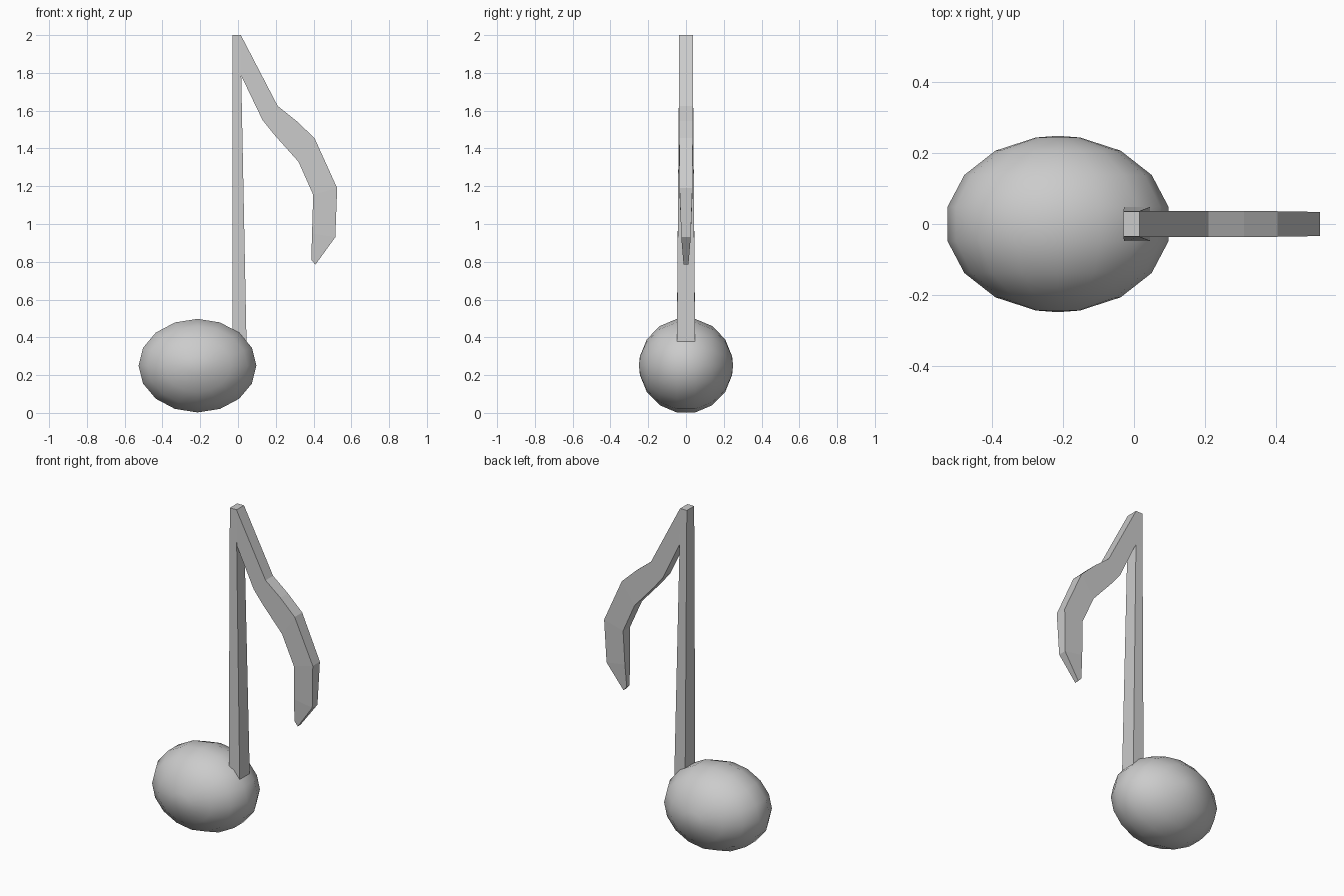
import bpy, bmesh
from math import sin, cos, pi

if "Cube" in bpy.data.objects:
    bpy.data.objects.remove(bpy.data.objects["Cube"])


def make_object(name, bm, smooth=False):
    bmesh.ops.recalc_face_normals(bm, faces=bm.faces[:])
    for f in bm.faces:
        f.smooth = smooth
    mesh = bpy.data.meshes.new(name)
    bm.to_mesh(mesh)
    bm.free()
    obj = bpy.data.objects.new(name, mesh)
    bpy.context.collection.objects.link(obj)
    return obj


def loft_bar(name, sections, cap_start=True):
    """Four-sided bar; each section is (x1, z1, x2, z2, half depth in y)."""
    bm = bmesh.new()
    rings = []
    for x1, z1, x2, z2, d in sections:
        corners = [(x1, -d, z1), (x2, -d, z2), (x2, d, z2), (x1, d, z1)]
        rings.append([bm.verts.new(c) for c in corners])
    for a, b in zip(rings, rings[1:]):
        for i in range(4):
            j = (i + 1) % 4
            bm.faces.new((a[i], a[j], b[j], b[i]))
    if cap_start:
        bm.faces.new(rings[0])
    bm.faces.new(rings[-1])
    return make_object(name, bm)


# Note head: 16-sided ellipsoid with poles on y and a narrow middle band
def note_head(centre, radii, sides=16):
    bm = bmesh.new()
    cx, cy, cz = centre
    rx, ry, rz = radii
    rings = []
    for k in range(8):
        t = pi * (k + 0.5) / 8
        rings.append([bm.verts.new((cx + rx * sin(t) * sin(2 * pi * i / sides),
                                    cy + ry * cos(t),
                                    cz + rz * sin(t) * cos(2 * pi * i / sides)))
                      for i in range(sides)])
    back = bm.verts.new((cx, cy + ry, cz))
    front = bm.verts.new((cx, cy - ry, cz))
    for i in range(sides):
        j = (i + 1) % sides
        for a, b in zip(rings, rings[1:]):
            bm.faces.new((a[i], a[j], b[j], b[i]))
        bm.faces.new((back, rings[0][i], rings[0][j]))
        bm.faces.new((front, rings[-1][j], rings[-1][i]))
    return make_object("note_head", bm, smooth=True)


note_head((-0.2145, 0, 0.25), (0.318, 0.249, 0.2525))

# Stem: tapered bar, foot cut to the slope of the head
loft_bar("stem", [
    (-0.028, 0.43, 0.045, 0.375, 0.048),
    (-0.03, 1.785, 0.017, 1.785, 0.037),
    (-0.03, 2.0, 0.015, 2.0, 0.035),
])

# Flag: outer and inner edge points, thinning towards the tip
loft_bar("flag", [
    (0.015, 2.0, 0.017, 1.785, 0.036),
    (0.21, 1.625, 0.13, 1.55, 0.036),
    (0.31, 1.545, 0.19, 1.475, 0.036),
    (0.405, 1.455, 0.32, 1.33, 0.036),
    (0.525, 1.19, 0.398, 1.155, 0.034),
    (0.515, 0.93, 0.392, 0.95, 0.025),
    (0.41, 0.785, 0.388, 0.81, 0.013),
], cap_start=False)
